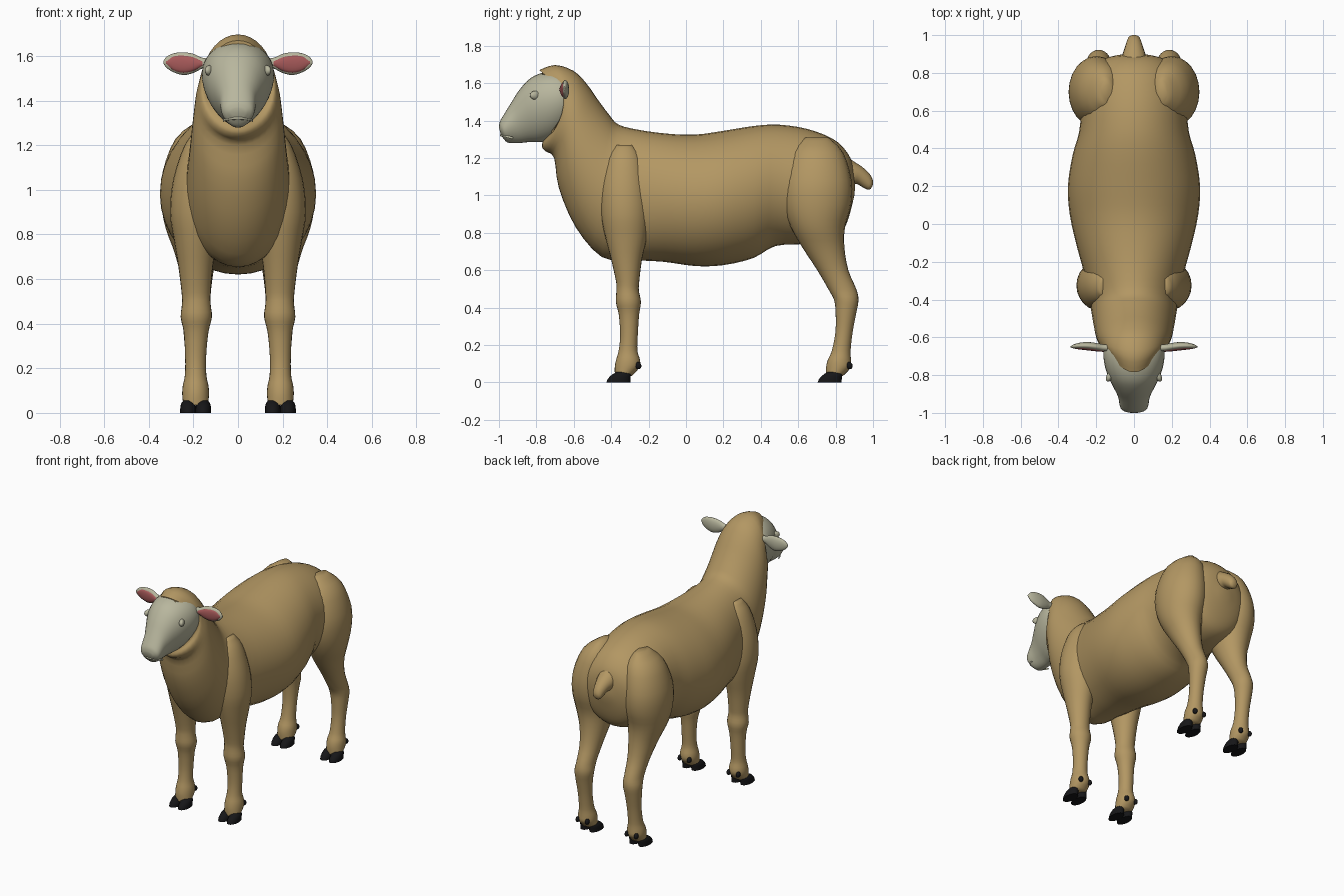
import bpy, bmesh
from math import sin, cos, pi
from mathutils import Vector


def material(name, rgb):
    m = bpy.data.materials.new(name)
    m.diffuse_color = (*rgb, 1)
    return m


WOOL = material("wool", (0.45, 0.31, 0.125))
SKIN = material("skin", (0.48, 0.47, 0.34))
PINK = material("ear_pink", (0.38, 0.10, 0.10))
DARK = material("hoof_dark", (0.008, 0.008, 0.009))


def smooth_path(rows, steps):
    """Catmull-Rom interpolation of tuples of numbers."""
    out = []
    for i in range(len(rows) - 1):
        a, b, c, d = rows[max(i - 1, 0)], rows[i], rows[i + 1], rows[min(i + 2, len(rows) - 1)]
        for k in range(steps):
            t = k / steps
            out.append([0.5 * (2 * q + (r - p) * t + (2 * p - 5 * q + 4 * r - s) * t * t
                               + (3 * q - p - 3 * r + s) * t ** 3)
                        for p, q, r, s in zip(a, b, c, d)])
    out.append(list(rows[-1]))
    return out


def loft(name, rows, ring, mat, steps=3, n=28, side=1):
    """Skin a tube through rings; ring(row, angle) gives one point."""
    bm = bmesh.new()
    loops = []
    for row in smooth_path(rows, steps):
        loop = []
        for i in range(n):
            p = ring(row, 2 * pi * i / n)
            loop.append(bm.verts.new((p[0] * side, p[1], p[2])))
        loops.append(loop)
    for a, b in zip(loops, loops[1:]):
        for i in range(n):
            j = (i + 1) % n
            bm.faces.new((a[i], a[j], b[j], b[i]))
    bm.faces.new(loops[0])
    bm.faces.new(loops[-1])
    bmesh.ops.recalc_face_normals(bm, faces=bm.faces)
    return finish(name, bm, mat)


def finish(name, bm, mat):
    me = bpy.data.meshes.new(name)
    bm.to_mesh(bm and me)
    bm.free()
    ob = bpy.data.objects.new(name, me)
    bpy.context.collection.objects.link(ob)
    me.materials.append(mat)
    bpy.ops.object.select_all(action='DESELECT')
    ob.select_set(True)
    bpy.context.view_layer.objects.active = ob
    bpy.ops.object.shade_smooth_by_angle(angle=0.9)
    return ob


def ball(name, loc, size, mat, rot=(0, 0, 0)):
    bm = bmesh.new()
    bmesh.ops.create_uvsphere(bm, u_segments=14, v_segments=8, radius=1)
    ob = finish(name, bm, mat)
    ob.location, ob.scale, ob.rotation_euler = loc, size, rot


def profile_ring(egg=0.0):
    """Row: top y,z, bottom y,z, half width, backward bow of the sides."""
    def ring(r, a):
        ty, tz, by, bz, w, bow = r
        k = sin(a)
        return (w * cos(a) * (1 + egg * k),
                (ty + by) / 2 + (ty - by) / 2 * k + bow * cos(a) ** 2,
                (tz + bz) / 2 + (tz - bz) / 2 * k)
    return ring


def flat_ring(r, a):
    """Row: x, y, z, x radius, y radius (horizontal ring)."""
    return r[0] + r[3] * cos(a), r[1] + r[4] * sin(a), r[2]


def ear_ring(r, a):
    """Row: x, y, z, y radius, z radius (ring across x)."""
    return r[0], r[1] + r[3] * cos(a), r[2] + r[4] * sin(a)


# Torso, neck and woolly cap
loft("body", [
    (0.905, 1.05, 0.90, 1.00, 0.03, 0), (0.89, 1.17, 0.87, 0.88, 0.14, 0),
    (0.85, 1.245, 0.83, 0.80, 0.21, 0), (0.78, 1.305, 0.76, 0.76, 0.25, 0),
    (0.65, 1.355, 0.64, 0.74, 0.275, 0), (0.50, 1.378, 0.48, 0.73, 0.29, 0),
    (0.37, 1.372, 0.36, 0.665, 0.325, 0), (0.20, 1.345, 0.20, 0.627, 0.35, 0),
    (0.05, 1.325, 0.05, 0.622, 0.34, 0), (-0.10, 1.33, -0.12, 0.645, 0.305, 0),
    (-0.25, 1.35, -0.30, 0.655, 0.26, 0), (-0.36, 1.378, -0.45, 0.67, 0.235, 0),
    (-0.41, 1.43, -0.59, 0.83, 0.22, 0), (-0.47, 1.51, -0.68, 1.04, 0.205, 0),
    (-0.53, 1.595, -0.705, 1.20, 0.19, 0), (-0.60, 1.665, -0.75, 1.235, 0.175, 0.03),
    (-0.70, 1.697, -0.77, 1.26, 0.163, 0.08), (-0.785, 1.67, -0.765, 1.29, 0.145, 0.12),
], profile_ring(), WOOL, n=36)

# Bare face
loft("head", [
    (-1.0, 1.365, -0.99, 1.325, 0.035, 0), (-0.995, 1.395, -0.965, 1.29, 0.064, 0),
    (-0.975, 1.43, -0.94, 1.28, 0.075, 0), (-0.935, 1.495, -0.89, 1.28, 0.083, 0),
    (-0.89, 1.565, -0.84, 1.285, 0.105, 0), (-0.83, 1.628, -0.78, 1.285, 0.135, 0),
    (-0.75, 1.66, -0.71, 1.30, 0.157, 0), (-0.67, 1.66, -0.64, 1.34, 0.157, 0),
    (-0.60, 1.63, -0.58, 1.38, 0.12, 0),
], profile_ring(0.14), SKIN, n=32)

# Mouth line wrapped round the muzzle
loft("mouth", [(-0.068, -0.93, 1.308, 0.006, 0.006), (-0.055, -0.965, 1.316, 0.006, 0.006),
               (0, -0.988, 1.322, 0.007, 0.007), (0.055, -0.965, 1.316, 0.006, 0.006),
               (0.068, -0.93, 1.308, 0.006, 0.006)],
     lambda r, a: (r[0], r[1] + r[3] * cos(a), r[2] + r[4] * sin(a)), SKIN, n=8)

# Tail
loft("tail", [
    (0.84, 1.22, 0.82, 1.10, 0.07, 0), (0.90, 1.18, 0.88, 1.06, 0.063, 0),
    (0.945, 1.15, 0.915, 1.06, 0.05, 0), (0.985, 1.11, 0.95, 1.04, 0.038, 0),
    (1.0, 1.075, 0.975, 1.03, 0.028, 0), (0.997, 1.05, 0.988, 1.035, 0.01, 0),
], profile_ring(), WOOL, n=16)

FRONT = [
    (0.165, -0.33, 1.27, 0.02, 0.04), (0.17, -0.33, 1.20, 0.07, 0.09),
    (0.18, -0.33, 1.05, 0.11, 0.125), (0.185, -0.325, 0.90, 0.12, 0.13),
    (0.19, -0.32, 0.78, 0.098, 0.112), (0.19, -0.318, 0.66, 0.078, 0.083),
    (0.188, -0.312, 0.54, 0.065, 0.062), (0.187, -0.312, 0.49, 0.064, 0.06),
    (0.187, -0.308, 0.43, 0.070, 0.067), (0.188, -0.305, 0.36, 0.055, 0.054),
    (0.19, -0.305, 0.25, 0.047, 0.047), (0.19, -0.31, 0.17, 0.048, 0.05),
    (0.19, -0.31, 0.12, 0.058, 0.064), (0.19, -0.315, 0.08, 0.06, 0.066),
    (0.19, -0.335, 0.035, 0.055, 0.045)]
HIND = [
    (0.15, 0.70, 1.31, 0.03, 0.06), (0.17, 0.70, 1.23, 0.11, 0.14),
    (0.195, 0.70, 1.08, 0.143, 0.185), (0.20, 0.70, 0.95, 0.145, 0.183),
    (0.20, 0.705, 0.83, 0.125, 0.145), (0.19, 0.735, 0.72, 0.095, 0.112),
    (0.185, 0.785, 0.60, 0.07, 0.083), (0.185, 0.835, 0.50, 0.06, 0.075),
    (0.187, 0.857, 0.44, 0.063, 0.065), (0.19, 0.855, 0.37, 0.055, 0.055),
    (0.19, 0.845, 0.27, 0.047, 0.046), (0.19, 0.83, 0.17, 0.048, 0.05),
    (0.19, 0.82, 0.12, 0.058, 0.062), (0.19, 0.815, 0.08, 0.06, 0.066),
    (0.19, 0.795, 0.035, 0.055, 0.045)]

for s, tag in ((1, "left"), (-1, "right")):
    # Legs with split hooves and dewclaws
    for part, rows, dy in (("front", FRONT, 0), ("hind", HIND, 1.13)):
        loft(f"{part}_leg_{tag}", rows, flat_ring, WOOL, n=24, side=s)
        for t in (-1, 1):
            x = 0.19 + t * 0.034
            loft(f"{part}_hoof_{tag}", [
                (x, dy - 0.362, 0, 0.035, 0.064), (x, dy - 0.357, 0.02, 0.035, 0.06),
                (x, dy - 0.345, 0.042, 0.031, 0.05), (x, dy - 0.335, 0.056, 0.02, 0.035),
            ], flat_ring, DARK, n=16, side=s)
            ball(f"{part}_dewclaw_{tag}", (s * (0.19 + t * 0.036), dy - 0.256, 0.09),
                 (0.014, 0.017, 0.02), DARK, (0.4, 0, 0))
    # Ears with pink inner side
    loft(f"ear_{tag}", [
        (0.13, -0.655, 1.57, 0.018, 0.018), (0.165, -0.655, 1.568, 0.018, 0.026),
        (0.20, -0.65, 1.567, 0.020, 0.043), (0.245, -0.645, 1.566, 0.020, 0.051),
        (0.29, -0.645, 1.57, 0.016, 0.042), (0.32, -0.648, 1.572, 0.010, 0.025),
        (0.335, -0.65, 1.573, 0.003, 0.005)], ear_ring, SKIN, n=20, side=s)
    loft(f"inner_ear_{tag}", [
        (0.16, -0.665, 1.567, 0.012, 0.012), (0.20, -0.662, 1.565, 0.012, 0.031),
        (0.245, -0.657, 1.564, 0.012, 0.039), (0.29, -0.655, 1.568, 0.009, 0.031),
        (0.322, -0.653, 1.571, 0.006, 0.008)], ear_ring, PINK, n=16, side=s)
    # Eyes and nostrils
    ball(f"eye_{tag}", (s * 0.127, -0.805, 1.535), (0.018, 0.033, 0.024), SKIN, (0, 0, s * 0.5))
    ball(f"nostril_{tag}", (s * 0.03, -0.985, 1.385), (0.022, 0.009, 0.007), SKIN,
         (0, -s * 0.5, s * 0.35))
